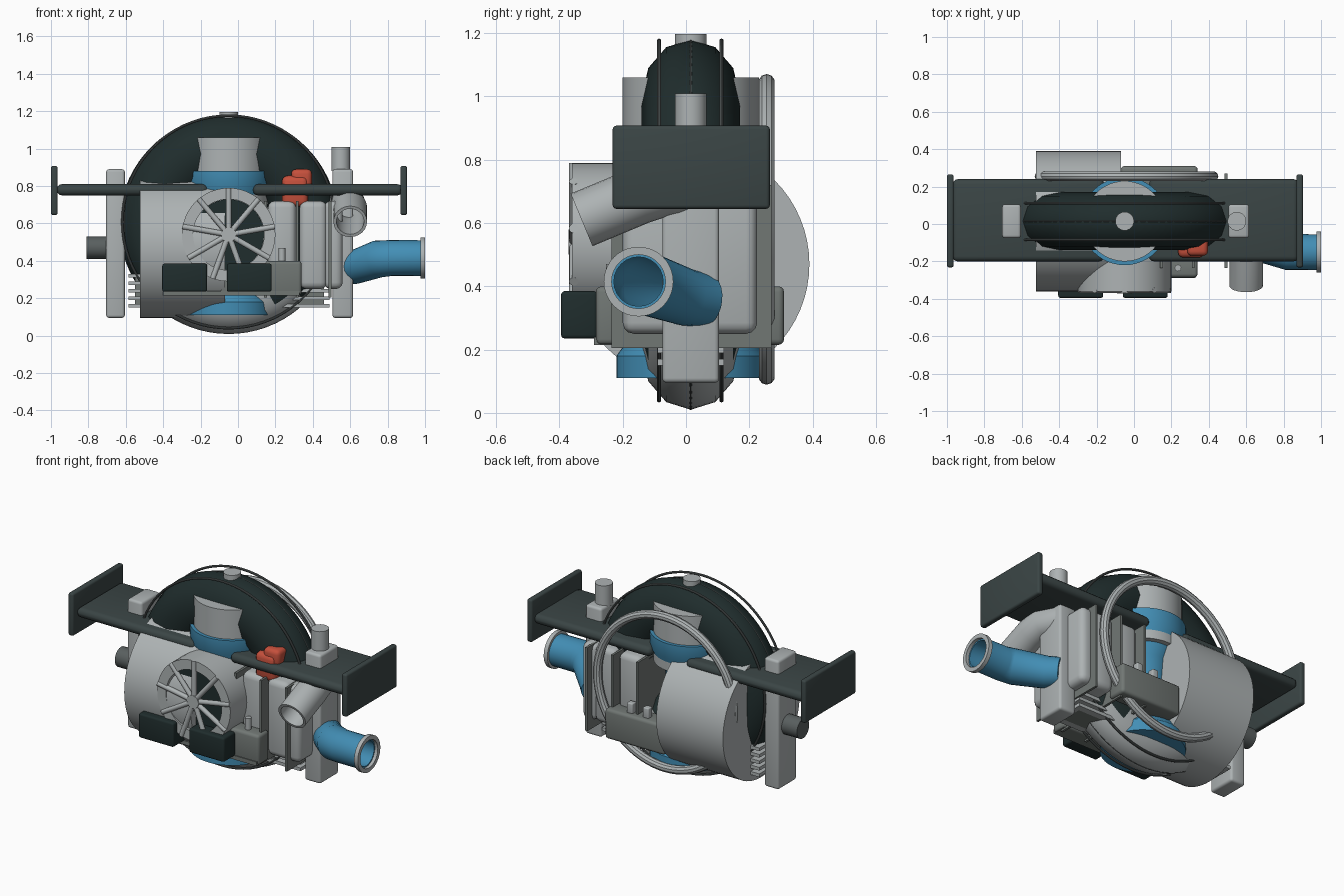
import bpy, bmesh, math
from mathutils import Vector, Matrix

old = bpy.data.objects.get("Cube")
if old:
    bpy.data.objects.remove(old)


def material(name, r, g, b):
    m = bpy.data.materials.new(name)
    m.use_nodes = True
    m.diffuse_color = (r, g, b, 1)
    m.node_tree.nodes["Principled BSDF"].inputs["Base Color"].default_value = (r, g, b, 1)
    return m


LIGHT = material("light grey", .42, .45, .455)
OLIVE = material("warm grey", .165, .185, .175)
STEEL = material("steel grey", .1, .115, .115)
WING = material("slate", .043, .06, .06)
DARK = material("black green", .014, .026, .026)
BLUE = material("blue", .055, .27, .46)
RED = material("red", .56, .08, .045)
CX, CY = -.05, .015


def finish(bm, name, mats, smooth=True):
    bmesh.ops.recalc_face_normals(bm, faces=bm.faces)
    me = bpy.data.meshes.new(name)
    bm.to_mesh(me)
    bm.free()
    for m in mats if isinstance(mats, list) else [mats]:
        me.materials.append(m)
    ob = bpy.data.objects.new(name, me)
    bpy.context.collection.objects.link(ob)
    if smooth:
        bpy.ops.object.select_all(action='DESELECT')
        ob.select_set(True)
        bpy.context.view_layer.objects.active = ob
        bpy.ops.object.shade_smooth_by_angle(angle=math.radians(35))
    return ob


def box(name, x, y, z, mat, bevel=0.0):
    """Box from (min, max) pairs, with optional rounded edges."""
    bm = bmesh.new()
    bmesh.ops.create_cube(bm, size=1)
    for v in bm.verts:
        for i, (lo, hi) in enumerate((x, y, z)):
            v.co[i] = (lo + hi) / 2 + v.co[i] * (hi - lo)
    if bevel:
        bmesh.ops.bevel(bm, geom=bm.edges[:], offset=bevel, segments=3,
                        profile=.5, affect='EDGES')
    return finish(bm, name, mat)


def lathe(name, profile, centre, axis, mat, steps=48, closed=False):
    """Revolve (radius, distance) points about an axis."""
    bm = bmesh.new()
    vs = [bm.verts.new((r, 0, d)) for r, d in profile]
    pairs = list(zip(vs, vs[1:])) + ([(vs[-1], vs[0])] if closed else [])
    es = [bm.edges.new(p) for p in pairs]
    bmesh.ops.spin(bm, geom=vs + es, cent=(0, 0, 0), axis=(0, 0, 1),
                   angle=math.tau, steps=steps)
    bmesh.ops.remove_doubles(bm, verts=bm.verts, dist=1e-5)
    rot = Vector((0, 0, 1)).rotation_difference(Vector(axis)).to_matrix().to_4x4()
    bm.transform(Matrix.Translation(centre) @ rot)
    return finish(bm, name, mat)


def rod(name, a, b, r, mat, steps=24):
    a, b = Vector(a), Vector(b)
    n = (b - a).length
    return lathe(name, [(0, 0), (r, 0), (r, n), (0, n)], a, (b - a).normalized(), mat, steps)


def hoop(name, centre, major, minor, mat):
    pts = [(major + minor * math.cos(t * math.tau / 10), minor * math.sin(t * math.tau / 10))
           for t in range(10)]
    return lathe(name, pts, centre, (0, 1, 0), mat, 72, True)


def pipe(name, points, radii, mat, sides=24):
    """Open tube with walls, swept through points."""
    bm = bmesh.new()
    pts = [Vector(p) for p in points]
    rows = []
    for scale in (1, .82):
        rings = []
        for i, p in enumerate(pts):
            d = pts[min(i + 1, len(pts) - 1)] - pts[max(i - 1, 0)]
            u = d.cross(Vector((0, 0, 1))).normalized()
            w = u.cross(d).normalized()
            rings.append([bm.verts.new(p + radii[i] * scale * (
                u * math.cos(k * math.tau / sides) + w * math.sin(k * math.tau / sides)))
                for k in range(sides)])
        rows += rings if scale == 1 else rings[::-1]
    for a, b in zip(rows, rows[1:] + rows[:1]):
        for k in range(sides):
            n = (k + 1) % sides
            bm.faces.new((a[k], a[n], b[n], b[k]))
    return finish(bm, name, mat)


# Main ring: dark above, light shell at the bottom
section = []
for k in range(12):
    t = k * math.tau / 12
    section.append((.405 + .18 * math.cos(t), .155 * math.sin(t)))
ring = lathe("main_ring", section, (CX, CY, .595), (0, 1, 0), [DARK, LIGHT], 96, True)
for f in ring.data.polygons:
    f.material_index = int(f.center.z < .21)
for y in (-.085, .112):
    hoop("rim_rail", (CX, y, .608), .568, .007, STEEL)
hoop("rim_seam", (CX, CY, .595), .582, .004, STEEL)
rod("ring_cap", (CX, CY, 1.14), (CX, CY, 1.197), .05, LIGHT)

# Upright column with blue hourglass collar
rod("upper_column", (CX, CY, .7), (CX, CY, 1.06), .215, LIGHT, 48)
lathe("blue_collar", [(0, .11), (.235, .11), (.235, .18), (.15, .3), (.13, .45), (.15, .64),
                      (.235, .79), (.235, .88), (0, .88)], (CX, CY, 0), (0, 0, 1), BLUE)

# Side drum
rod("side_drum", (-.525, CY, .47), (-.07, CY, .47), .375, LIGHT, 64)

# Fan housing with spokes
FZ = .54
lathe("fan_housing", [(.25, -.17), (.25, .36), (.19, .36), (.19, .29), (0, .29)][::-1],
      (CX, 0, FZ), (0, -1, 0), LIGHT)
rod("fan_opening", (CX, -.31, FZ), (CX, -.28, FZ), .189, DARK, 40)
rod("fan_hub", (CX, -.372, FZ), (CX, -.335, FZ), .04, LIGHT)
for k in range(9):
    t = math.radians(90 + 40 * k)
    rod("fan_spoke", (CX, -.355, FZ),
        (CX + .25 * math.cos(t), -.355, FZ + .25 * math.sin(t)), .015, LIGHT, 12)

# Front and back equipment boxes
for x in (-.405, -.06):
    box("front_pod", (x, x + .24), (-.395, -.28), (.235, .385), DARK, .012)
box("front_tray", (-.4, .33), (-.29, -.2), (.215, .24), OLIVE)
box("front_case", (-.1, .34), (-.285, -.18), (.215, .4), OLIVE, .018)
box("back_case", (-.07, .34), (.19, .31), (.215, .4), OLIVE, .018)
rod("front_post", (.235, -.235, .39), (.235, -.235, .47), .018, LIGHT, 12)
for x in (.06, .17):
    box("back_post", (x, x + .04), (.24, .28), (.39, .46), LIGHT, .006)

# Engine block: rounded cells between thin plates
for x0, x1 in ((.16, .31), (.33, .475), (.46, .56)):
    box("engine_cell", (x0, x1), (-.2, .225), (.25, .72), LIGHT, .035)
for x in (.14, .31, .485):
    box("engine_plate", (x, x + .014), (-.235, .27), (.205, .72), OLIVE)

# Cooling slats low on the ring
box("slat_core", (-.55, .46), (-.05, .08), (.15, .33), OLIVE)
for k in range(5):
    z = .15 + .04 * k
    box("cooling_slat", (-.585, .49), (-.09, .12), (z, z + .02), LIGHT)

# Side pillars and their fittings
box("left_pillar", (.505, .615), (-.075, .105), (.095, .89), LIGHT, .015)
box("right_pillar", (-.705, -.605), (-.075, .105), (.095, .89), LIGHT, .015)
rod("pillar_cap", (.55, CY, .88), (.55, CY, 1.01), .05, LIGHT)
rod("side_knob", (-.81, CY, .47), (-.69, CY, .47), .06, STEEL)

# Wings and end plates
for side, x0, x1 in (("right", -.97, -.16), ("left", .08, .88)):
    box(side + "_wing", (x0, x1), (-.2, .24), (.75, .81), WING, .028)
for side, x0 in (("right", -1.0), ("left", .868)):
    box(side + "_end_plate", (x0, x0 + .036), (-.232, .265), (.645, .908), WING, .012)

# Red tank
box("red_tank", (.235, .375), (-.18, -.04), (.69, .855), RED, .03)
box("red_tank_cap", (.285, .395), (-.17, -.06), (.79, .89), RED, .025)

# Rear hoop
hoop("rear_hoop", (-.04, .255, .58), .465, .026, LIGHT)

# Exhaust stub and blue intake pipe
pipe("exhaust_stub", [(.54, .03, .71), (.59, -.07, .71), (.6, -.15, .685), (.6, -.33, .61)],
     [.085, .09, .09, .09], LIGHT)
pipe("intake_pipe", [(.57, .06, .355), (.62, .0, .365), (.75, -.13, .41), (.82, -.15, .415),
                     (.98, -.15, .415)], [.085, .09, .1, .096, .095], BLUE)
hoop_pts = [(.085, 0), (.11, 0), (.11, .025), (.085, .025)]
lathe("intake_flange", hoop_pts, (.975, -.15, .415), (1, 0, 0), LIGHT, 40, True)
